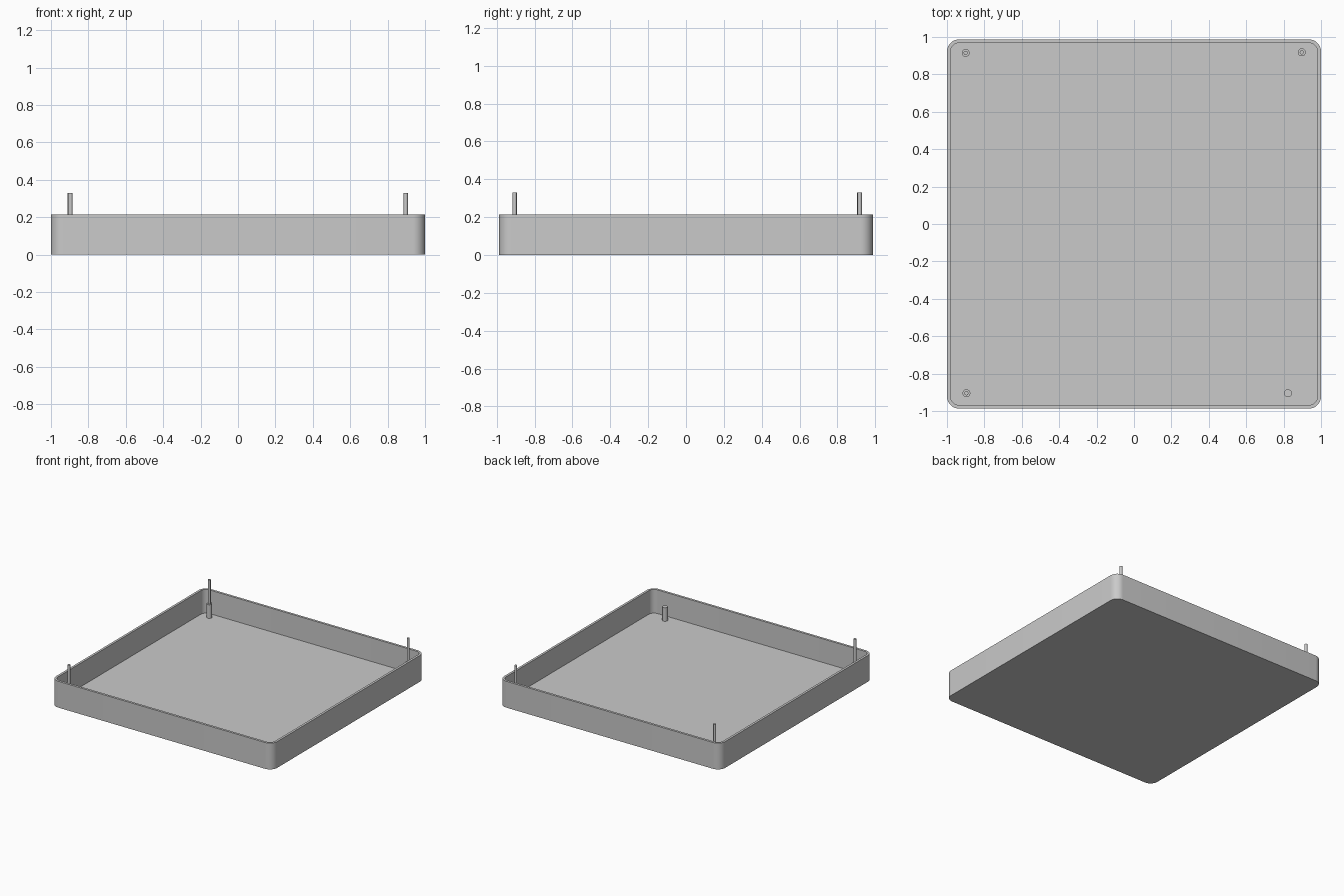
import bpy, bmesh, math

cube = bpy.data.objects.get("Cube")
if cube:
    bpy.data.objects.remove(cube, do_unlink=True)

HALF_X, HALF_Y, HEIGHT = 1.0, 0.987, 0.215
WALL, FLOOR, CORNER = 0.019, 0.022, 0.065
POST_TOP, PIN_TOP = 0.133, 0.33

grey = bpy.data.materials.new("plain_grey")
grey.use_nodes = True
colour = (0.59, 0.59, 0.59, 1)
grey.diffuse_color = colour
grey.node_tree.nodes["Principled BSDF"].inputs["Base Color"].default_value = colour


def finish(name, bm):
    bmesh.ops.recalc_face_normals(bm, faces=bm.faces)
    mesh = bpy.data.meshes.new(name)
    bm.to_mesh(mesh)
    bm.free()
    mesh.materials.append(grey)
    obj = bpy.data.objects.new(name, mesh)
    bpy.context.collection.objects.link(obj)
    bpy.ops.object.select_all(action="DESELECT")
    obj.select_set(True)
    bpy.context.view_layer.objects.active = obj
    bpy.ops.object.shade_smooth_by_angle(angle=math.radians(30))
    return obj


def rounded_ring(bm, inset, z, steps=10):
    """Ring of vertices around a rounded rectangle."""
    r = CORNER - inset
    verts = []
    for quarter, (sx, sy) in enumerate([(1, 1), (-1, 1), (-1, -1), (1, -1)]):
        for i in range(steps + 1):
            a = (quarter + i / steps) * math.pi / 2
            verts.append(bm.verts.new((sx * (HALF_X - CORNER) + r * math.cos(a),
                                       sy * (HALF_Y - CORNER) + r * math.sin(a), z)))
    return verts


def lathe(name, x, y, profile, sides=24):
    """Turned solid from (radius, z) steps, capped at both ends."""
    bm = bmesh.new()
    rings = [[bm.verts.new((x + r * math.cos(2 * math.pi * i / sides),
                            y + r * math.sin(2 * math.pi * i / sides), z))
              for i in range(sides)] for r, z in profile]
    join_rings(bm, rings)
    return finish(name, bm)


def join_rings(bm, rings):
    for low, high in zip(rings, rings[1:]):
        n = len(low)
        for i in range(n):
            j = (i + 1) % n
            bm.faces.new((low[i], low[j], high[j], high[i]))
    bm.faces.new(rings[0])
    bm.faces.new(rings[-1])


# Open tray: underside, outer wall, rim, inner wall and floor
bm = bmesh.new()
join_rings(bm, [rounded_ring(bm, inset, z) for inset, z in
                [(0, 0), (0, HEIGHT), (WALL, HEIGHT), (WALL, FLOOR)]])
finish("tray", bm)

# Corner posts with a thin locating pin on top
R, PIN = 0.021, 0.011
pinned = [("back_right_post", -0.9, 0.915), ("back_left_post", 0.897, 0.918),
          ("front_right_post", -0.896, -0.905)]
for name, x, y in pinned:
    lathe(name, x, y, [(R, FLOOR - 0.01), (R, POST_TOP), (PIN, POST_TOP), (PIN, PIN_TOP)])

# Plain support post without a pin
lathe("front_left_post", 0.823, -0.905, [(R, FLOOR - 0.01), (R, POST_TOP)])
